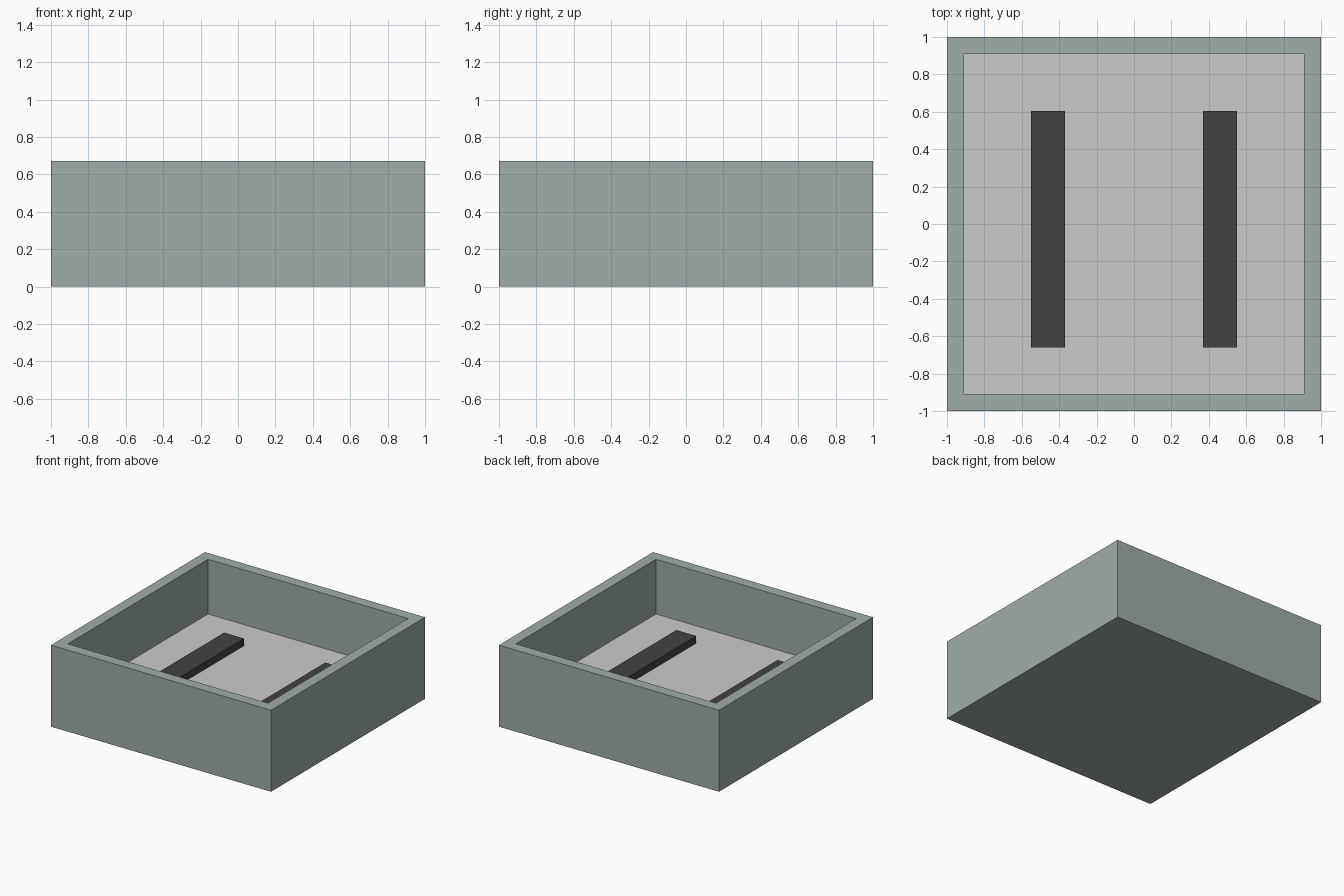
import bpy, bmesh

if "Cube" in bpy.data.objects:
    bpy.data.objects.remove(bpy.data.objects["Cube"])

HEIGHT, FLOOR, WALL = 0.67, 0.22, 0.09


def material(name, rgb):
    mat = bpy.data.materials.new(name)
    mat.diffuse_color = (*rgb, 1)
    mat.use_nodes = True
    mat.node_tree.nodes["Principled BSDF"].inputs["Base Color"].default_value = mat.diffuse_color
    return mat


def add_object(name, bm, mat=None):
    mesh = bpy.data.meshes.new(name)
    bm.normal_update()
    bm.to_mesh(mesh)
    bm.free()
    if mat:
        mesh.materials.append(mat)
    obj = bpy.data.objects.new(name, mesh)
    bpy.context.collection.objects.link(obj)
    return obj


def box(x0, x1, y0, y1, z0, z1):
    bm = bmesh.new()
    bmesh.ops.create_cube(bm, size=1)
    bmesh.ops.scale(bm, vec=(x1 - x0, y1 - y0, z1 - z0), verts=bm.verts)
    bmesh.ops.translate(bm, vec=((x0 + x1) / 2, (y0 + y1) / 2, (z0 + z1) / 2), verts=bm.verts)
    return bm


wall_green = material("wall_green", (0.34, 0.42, 0.395))
strip_dark = material("strip_dark", (0.055, 0.055, 0.055))

# Tray: inset the top of a block and sink it, leaving the recess open for the floor
bm = box(-1, 1, -1, 1, 0, HEIGHT)
bm.normal_update()
top = max(bm.faces, key=lambda f: f.calc_center_median().z)
bmesh.ops.inset_region(bm, faces=[top], thickness=WALL, use_even_offset=True)
sunk = bmesh.ops.extrude_discrete_faces(bm, faces=[top])["faces"][0]
bmesh.ops.translate(bm, vec=(0, 0, FLOOR - HEIGHT), verts=sunk.verts)
bmesh.ops.delete(bm, geom=[sunk], context='FACES_ONLY')
add_object("tray_walls", bm, wall_green)

# Grey floor panel closing the recess
bm = bmesh.new()
bmesh.ops.create_grid(bm, x_segments=1, y_segments=1, size=1 - WALL)
bmesh.ops.translate(bm, vec=(0, 0, FLOOR), verts=bm.verts)
add_object("floor_panel", bm)

# Two dark strips lying on the floor
for side, x in (("left", -0.46), ("right", 0.46)):
    bm = box(x - 0.09, x + 0.09, -0.66, 0.605, FLOOR, FLOOR + 0.06)
    add_object(side + "_strip", bm, strip_dark)
